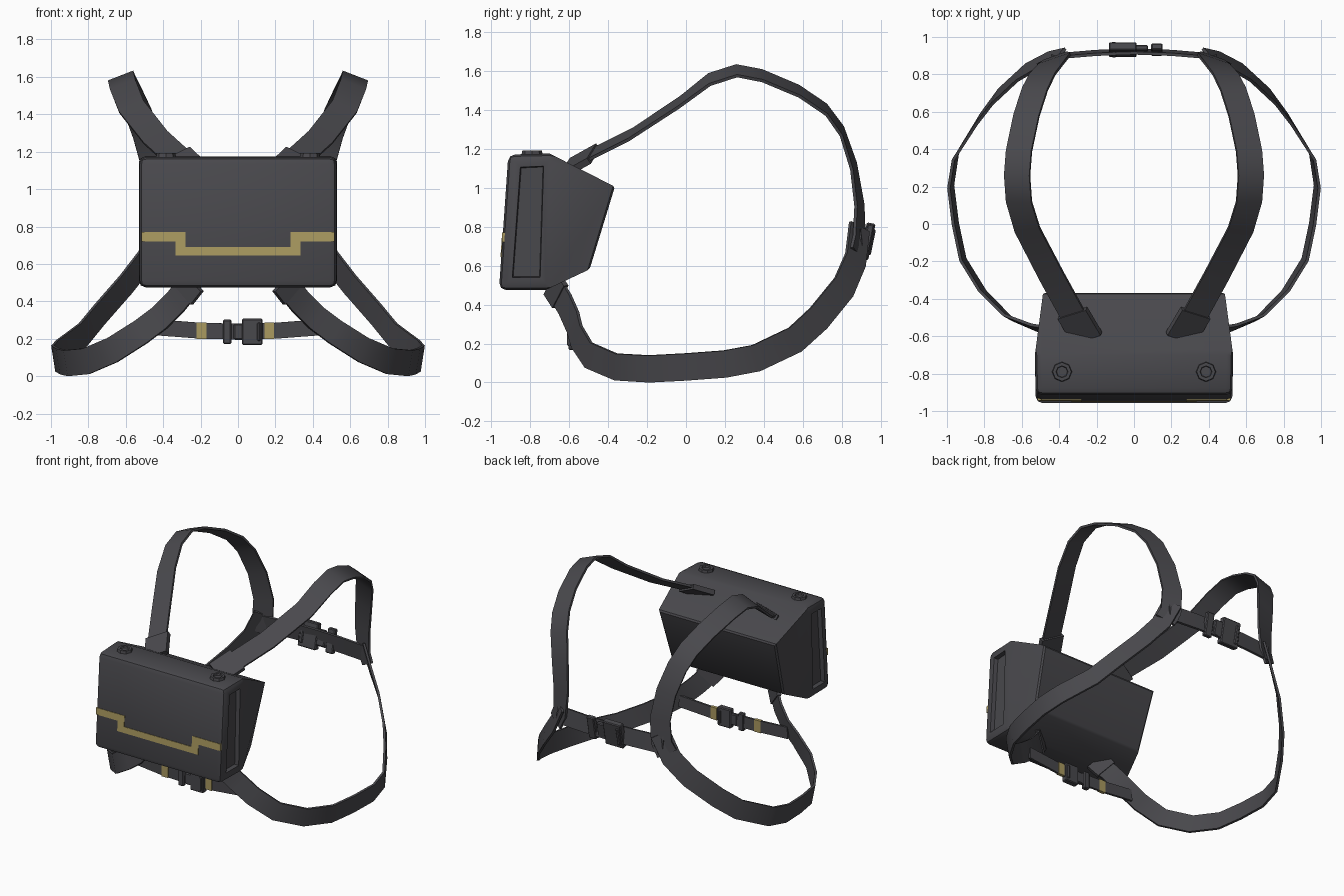
import bpy, bmesh, math
from mathutils import Vector, Matrix

old = bpy.data.objects.get("Cube")
if old:
    bpy.data.objects.remove(old, do_unlink=True)


def material(name, rgb):
    m = bpy.data.materials.new(name)
    m.use_nodes = True
    m.diffuse_color = (*rgb, 1)
    bsdf = m.node_tree.nodes["Principled BSDF"]
    bsdf.inputs["Base Color"].default_value = (*rgb, 1)
    bsdf.inputs["Roughness"].default_value = 0.8
    return m


charcoal = material("charcoal fabric", (0.066, 0.065, 0.073))
tan = material("tan trim", (0.40, 0.32, 0.115))


def finish(name, bm, mat, mirror=False, angle=35):
    """Turn a bmesh into a shaded, optionally mirrored object."""
    bmesh.ops.recalc_face_normals(bm, faces=bm.faces)
    mesh = bpy.data.meshes.new(name)
    bm.to_mesh(mesh)
    bm.free()
    mesh.materials.append(mat)
    ob = bpy.data.objects.new(name, mesh)
    bpy.context.collection.objects.link(ob)
    if mirror:
        ob.modifiers.new("mirror", 'MIRROR').use_clip = False
    bpy.ops.object.select_all(action='DESELECT')
    ob.select_set(True)
    bpy.context.view_layer.objects.active = ob
    bpy.ops.object.shade_smooth_by_angle(angle=math.radians(angle))
    return ob


def ribbon(name, points, centre, width, thick, mat=charcoal, mirror=True):
    """Flat webbing along points, facing away from centre."""
    bm = bmesh.new()
    pts = [Vector(p) for p in points]
    rings = []
    for i, p in enumerate(pts):
        t = (pts[min(i + 1, len(pts) - 1)] - pts[max(i - 1, 0)]).normalized()
        side = t.cross(p - Vector(centre)).normalized()
        out = side.cross(t)
        rings.append([bm.verts.new(p + side * a * width / 2 + out * b * thick / 2)
                      for a, b in ((-1, -1), (1, -1), (1, 1), (-1, 1))])
    for r, s in zip(rings, rings[1:]):
        for k in range(4):
            n = (k + 1) % 4
            bm.faces.new((r[k], r[n], s[n], s[k]))
    bm.faces.new(rings[0])
    bm.faces.new(rings[-1])
    return finish(name, bm, mat, mirror)


def box(name, centre, size, mat=charcoal, bevel=0.0, tilt=0.0, mirror=False):
    bm = bmesh.new()
    bmesh.ops.create_cube(bm, size=1)
    bmesh.ops.scale(bm, vec=size, verts=bm.verts)
    if bevel:
        bmesh.ops.bevel(bm, geom=[e for e in bm.edges], offset=bevel,
                        segments=1, affect='EDGES')
    bmesh.ops.rotate(bm, matrix=Matrix.Rotation(tilt, 3, 'X'), verts=bm.verts)
    bmesh.ops.translate(bm, vec=centre, verts=bm.verts)
    return finish(name, bm, mat, mirror)


# Case: lofted front, middle and back sections (half width, y, z)
bm = bmesh.new()
sections = [((0.525, -0.96, 0.475), (0.525, -0.912, 1.17)),
            ((0.53, -0.72, 0.475), (0.53, -0.70, 1.175)),
            ((0.46, -0.495, 0.58), (0.485, -0.365, 1.005))]
loops = []
for (w0, y0, z0), (w1, y1, z1) in sections:
    loops.append([bm.verts.new(c) for c in
                  ((-w0, y0, z0), (w0, y0, z0), (w1, y1, z1), (-w1, y1, z1))])
for a, b in zip(loops, loops[1:]):
    for k in range(4):
        n = (k + 1) % 4
        bm.faces.new((a[k], a[n], b[n], b[k]))
bm.faces.new(loops[0])
bm.faces.new(loops[-1])
bmesh.ops.recalc_face_normals(bm, faces=bm.faces)
front_edges = [e for e in bm.edges if all(v.co.y < -0.69 for v in e.verts)
               and any(v.co.y < -0.9 for v in e.verts)]
rear_edges = [e for e in bm.edges if e not in front_edges]
bmesh.ops.bevel(bm, geom=front_edges, offset=0.035, segments=2, profile=0.5, affect='EDGES')
rear_edges = [e for e in bm.edges if e.is_valid
              and all(v.co.y > -0.55 for v in e.verts)]
bmesh.ops.bevel(bm, geom=rear_edges, offset=0.01, segments=1, affect='EDGES')
# Side pockets
bm.normal_update()
for sign in (-1, 1):
    panel = max((f for f in bm.faces if f.normal.x * sign > 0.95
                 and f.calc_center_median().y < -0.75), key=lambda f: f.calc_area())
    bmesh.ops.inset_individual(bm, faces=[panel], thickness=0.042)
    bmesh.ops.inset_individual(bm, faces=[panel], thickness=0.006, depth=-0.03)
finish("case", bm, charcoal)


# Stepped trim on the sloping front
def trim(name, x0, x1, z0, z1, mirror):
    z = (z0 + z1) / 2
    y = -0.96 + (z - 0.475) * 0.069
    box(name, ((x0 + x1) / 2, y, z), (x1 - x0, 0.008, z1 - z0), tan,
        tilt=-0.069, mirror=mirror)


trim("trim_outer", 0.335, 0.505, 0.72, 0.77, True)
trim("trim_riser", 0.28, 0.335, 0.645, 0.77, True)
trim("trim_middle", -0.28, 0.28, 0.645, 0.69, False)
box("trim_corner", (0.509, -0.933, 0.745), (0.012, 0.022, 0.05), tan, mirror=True)

# Top buttons with a sunken centre
bm = bmesh.new()
bmesh.ops.create_cone(bm, cap_ends=True, segments=8, radius1=0.057, radius2=0.05,
                      depth=0.04, matrix=Matrix.Translation((0.385, -0.79, 1.172)))
top = max(bm.faces, key=lambda f: f.calc_center_median().z)
bmesh.ops.inset_individual(bm, faces=[top], thickness=0.018)
bmesh.ops.inset_individual(bm, faces=[top], thickness=0.003, depth=-0.012)
finish("top_button", bm, charcoal, True)

# Shoulder straps
ribbon("shoulder_strap", [
    (0.26, -0.60, 1.11), (0.335, -0.47, 1.18), (0.44, -0.28, 1.275),
    (0.57, -0.03, 1.44), (0.615, 0.12, 1.555), (0.625, 0.26, 1.60),
    (0.615, 0.39, 1.575), (0.575, 0.58, 1.495), (0.53, 0.72, 1.40),
    (0.49, 0.80, 1.29), (0.44, 0.86, 1.11), (0.41, 0.89, 0.91),
    (0.42, 0.89, 0.74), (0.46, 0.88, 0.66)], (0.2, 0.2, 0.5), 0.145, 0.016)
ribbon("shoulder_keeper", [(0.25, -0.61, 1.10), (0.33, -0.475, 1.175)],
       (0.2, 0.2, 0.5), 0.175, 0.036)

# Side straps running from the back, round the waist, to the case bottom
ribbon("side_strap", [
    (0.41, 0.89, 0.80), (0.49, 0.87, 0.63), (0.60, 0.81, 0.49),
    (0.74, 0.68, 0.33), (0.83, 0.56, 0.22), (0.955, 0.36, 0.125),
    (0.98, 0.20, 0.095), (0.955, 0, 0.08), (0.915, -0.19, 0.07),
    (0.81, -0.36, 0.08), (0.67, -0.50, 0.14), (0.52, -0.56, 0.235),
    (0.42, -0.58, 0.31), (0.33, -0.62, 0.40), (0.25, -0.68, 0.50)],
    (0, 0.2, 0.25), 0.14, 0.016)
ribbon("lower_keeper", [(0.24, -0.69, 0.51), (0.295, -0.645, 0.44)],
       (0, 0.2, 0.25), 0.16, 0.03)

# Lower front strap with tan bands and buckle
ribbon("front_strap", [(-0.45, -0.565, 0.262), (-0.2, -0.575, 0.243), (0, -0.578, 0.238),
                       (0.2, -0.575, 0.243), (0.45, -0.565, 0.262)],
       (0, 0.2, 0.25), 0.085, 0.016, mirror=False)
for name, x in (("band_right", -0.195), ("band_left", 0.167)):
    box(name, (x, -0.576, 0.243), (0.052, 0.024, 0.09), tan)


def buckle(prefix, x, y, z, flip, tilt, s):
    """Clip body, tongue and strap slider on one strap."""
    parts = [("clip", 0, 0.11, 0.045, 0.14), ("tongue", -0.075, 0.05, 0.03, 0.085),
             ("slider", -0.135, 0.045, 0.035, 0.13), ("clip_ridge", 0.035, 0.02, 0.06, 0.10)]
    for part, dx, w, d, h in parts:
        box(prefix + part, (x + flip * dx * s, y, z), (w * s, d, h * s),
            bevel=0.006, tilt=tilt)


buckle("front_", 0.077, -0.58, 0.237, 1, 0.0, 1.0)

# Back strap and buckle
ribbon("back_strap", [(-0.44, 0.895, 0.725), (-0.2, 0.915, 0.725), (0, 0.922, 0.725),
                      (0.2, 0.915, 0.725), (0.44, 0.895, 0.725)],
       (0, 0, 0.6), 0.125, 0.016, mirror=False)
buckle("back_", -0.06, 0.932, 0.725, -1, -0.2, 1.35)
